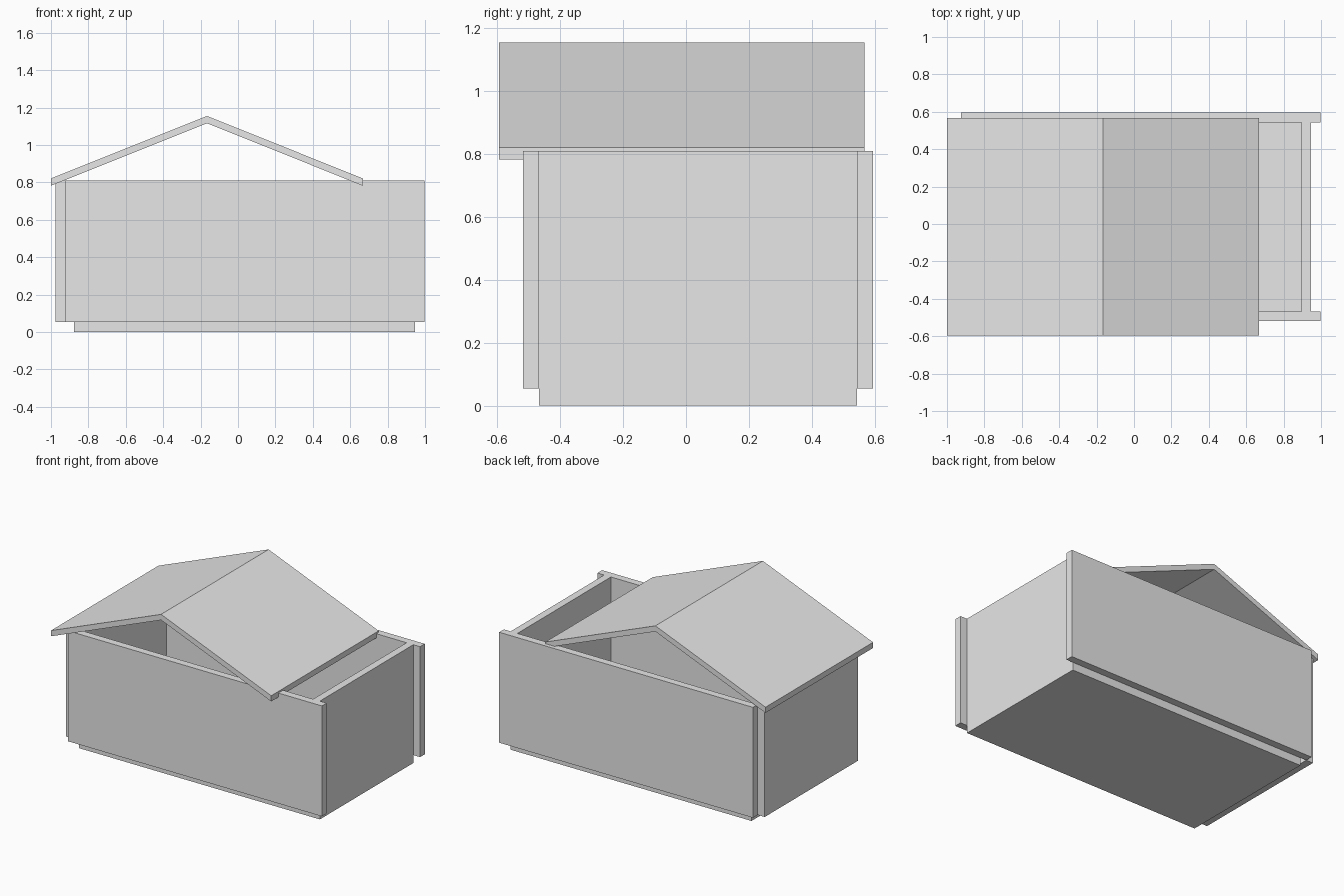
import bpy
import bmesh

cube = bpy.data.objects.get("Cube")
if cube:
    bpy.data.objects.remove(cube, do_unlink=True)

# Single plain colour
GREY = (0.8, 0.8, 0.8, 1.0)
grey = bpy.data.materials.new("light_grey")
grey.use_nodes = True
grey.diffuse_color = GREY
grey.node_tree.nodes["Principled BSDF"].inputs["Base Color"].default_value = GREY


def prism(name, profile, y0, y1):
    """Extrude an x-z outline from y0 to y1."""
    bm = bmesh.new()
    face = bm.faces.new([bm.verts.new((x, y0, z)) for x, z in profile])
    moved = bmesh.ops.extrude_face_region(bm, geom=[face])["geom"]
    verts = [v for v in moved if isinstance(v, bmesh.types.BMVert)]
    bmesh.ops.translate(bm, verts=verts, vec=(0, y1 - y0, 0))
    bmesh.ops.recalc_face_normals(bm, faces=bm.faces)
    mesh = bpy.data.meshes.new(name)
    bm.to_mesh(mesh)
    bm.free()
    mesh.materials.append(grey)
    obj = bpy.data.objects.new(name, mesh)
    bpy.context.collection.objects.link(obj)
    return obj


def slab(name, x0, x1, y0, y1, z0, z1):
    return prism(name, [(x0, z0), (x1, z0), (x1, z1), (x0, z1)], y0, y1)


# Shared levels: floor top, wall top, room limits in y, wall thickness
BASE, TOP = 0.054, 0.81
FRONT, BACK = -0.467, 0.544
WALL = 0.051

# Floor and four separate wall panels
slab("floor", -0.877, 0.947, FRONT, BACK, 0, BASE)
slab("front_wall", -0.924, 0.998, FRONT - WALL, FRONT, BASE, TOP)
slab("back_wall", -0.924, 0.998, BACK, BACK + WALL, BASE, TOP)
slab("left_wall", 0.947 - WALL, 0.947, FRONT, BACK, BASE, TOP)
slab("right_wall", -0.977, -0.924, FRONT, BACK, BASE, TOP)

# Gable roof: one bent sheet of even vertical thickness
ridge, eave, thick = 1.155, 0.821, 0.039
outer = [(-1.0, eave), (-0.166, ridge), (0.668, eave)]
inner = [(x, z - thick) for x, z in reversed(outer)]
prism("gable_roof", outer + inner, -0.595, 0.568)
